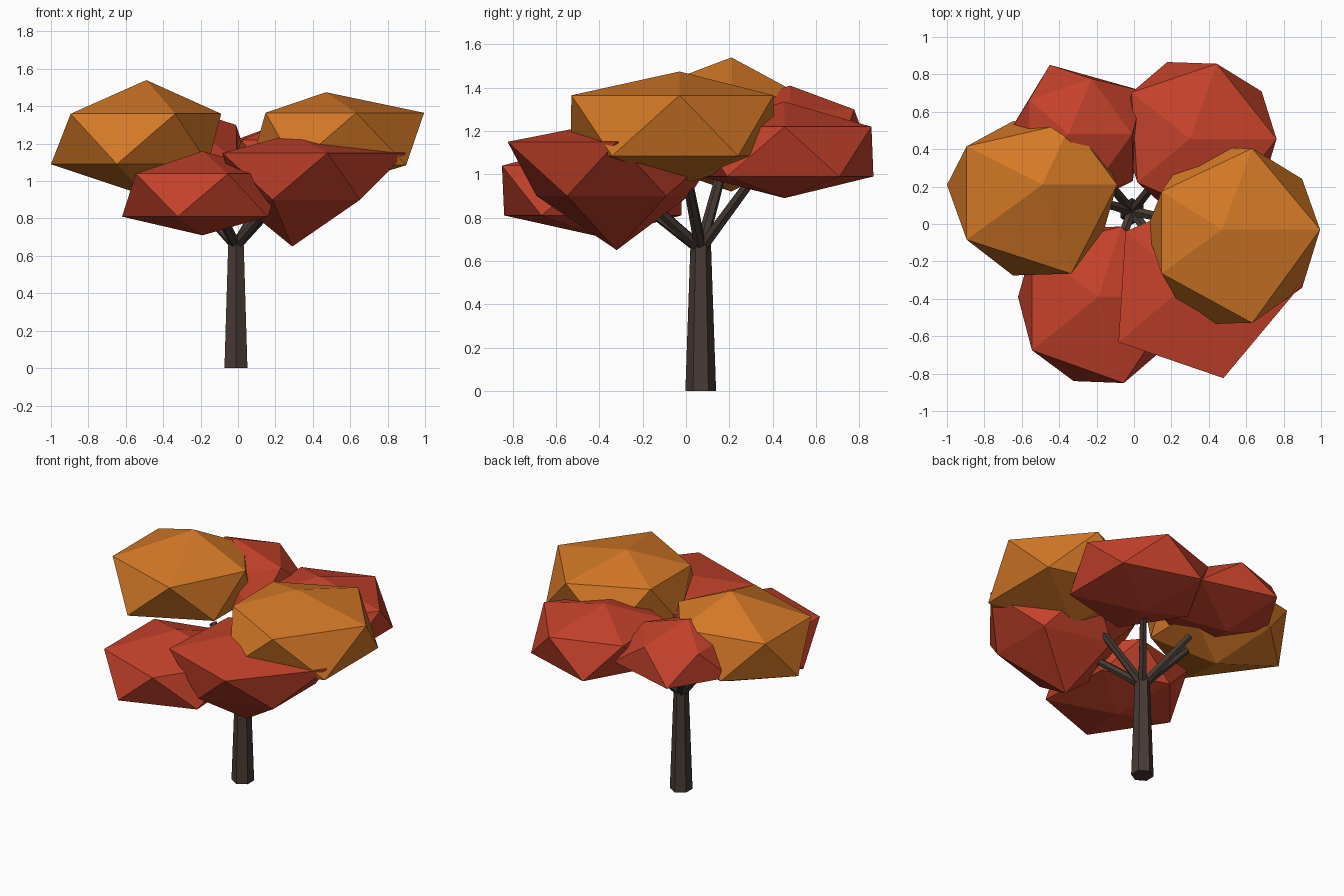
import bpy, bmesh, math
from mathutils import Vector, Matrix

cube = bpy.data.objects.get("Cube")
if cube:
    bpy.data.objects.remove(cube, do_unlink=True)


def material(name, rgb):
    m = bpy.data.materials.new(name)
    m.use_nodes = True
    m.diffuse_color = (*rgb, 1)
    m.node_tree.nodes["Principled BSDF"].inputs["Base Color"].default_value = (*rgb, 1)
    return m


orange = material("autumn_orange", (0.66, 0.19, 0.02))
red = material("autumn_red", (0.56, 0.054, 0.024))
bark = material("bark_brown", (0.063, 0.042, 0.035))


def add_object(name, bm, mat):
    mesh = bpy.data.meshes.new(name)
    bm.to_mesh(mesh)
    bm.free()
    mesh.materials.append(mat)
    ob = bpy.data.objects.new(name, mesh)
    bpy.context.collection.objects.link(ob)
    return ob


def limb(name, start, end, r1, r2):
    """Tapered six-sided limb between two points."""
    axis = end - start
    bm = bmesh.new()
    bmesh.ops.create_cone(bm, cap_ends=True, segments=6, radius1=r1, radius2=r2,
                          depth=axis.length)
    spin = axis.to_track_quat('Z', 'Y').to_matrix().to_4x4()
    bmesh.ops.transform(bm, verts=bm.verts,
                        matrix=Matrix.Translation((start + end) / 2) @ spin)
    return add_object(name, bm, bark)


def angle_gap(a, b):
    return abs((a - b + math.pi) % math.tau - math.pi)


def foliage(name, mat, centre, heights, radii, pull, stretch):
    """Flattened icosahedron: heights of top, upper ring, lower ring, bottom;
    ring radii; inward pull; stretch towards -x, +x, -y, +y."""
    top, upper, lower, bottom = heights
    inward = math.atan2(base.y - centre[1], base.x - centre[0])
    bm = bmesh.new()
    bmesh.ops.create_icosphere(bm, subdivisions=1, radius=1)
    for v in bm.verts:
        if abs(v.co.z) > 0.9:
            v.co = (*centre, top if v.co.z > 0 else bottom)
            continue
        a = math.atan2(v.co.y, v.co.x)
        high = v.co.z > 0
        r = radii[0] if high else radii[1]
        # crown opens up around the trunk
        if angle_gap(a, inward) < math.radians(55):
            r *= pull
        dx, dy = r * math.cos(a), r * math.sin(a)
        dx *= stretch[1] if dx > 0 else stretch[0]
        dy *= stretch[3] if dy > 0 else stretch[2]
        v.co = (centre[0] + dx, centre[1] + dy, upper if high else lower)
    return add_object(name, bm, mat)


# Trunk
base = Vector((-0.011, 0.068, 0))
limb("trunk", base, base + Vector((0, 0, 0.69)), 0.071, 0.047)

# Foliage clumps
clumps = [
    ("right_clump", orange, (-0.49, 0.21), (1.54, 1.36, 1.09, 0.92), (0.50, 0.51), 0.8,
     (1, 1, 1, 0.7)),
    ("left_clump", orange, (0.47, -0.03), (1.475, 1.365, 1.085, 0.95), (0.525, 0.53), 0.76,
     (1, 1, 1, 0.87)),
    ("front_right_clump", red, (-0.19, -0.39), (1.16, 1.04, 0.81, 0.71), (0.44, 0.43), 0.9,
     (1, 1, 1.1, 1)),
    ("front_left_clump", red, (0.29, -0.32), (1.25, 1.15, 0.90, 0.65), (0.53, 0.39), 0.9,
     (0.87, 1.15, 1, 1)),
    ("back_left_clump", red, (0.30, 0.455), (1.335, 1.22, 0.99, 0.89), (0.44, 0.45), 0.9,
     (0.88, 1.05, 1, 0.96)),
    ("back_right_clump", red, (-0.35, 0.48), (1.41, 1.30, 1.10, 0.98), (0.40, 0.50), 0.85,
     (0.65, 1, 1, 0.78)),
]
for name, mat, centre, *shape in clumps:
    foliage(name, mat, centre, *shape)
    # Branch reaching under its clump
    out = Vector((centre[0] - base.x, centre[1] - base.y, 0)).normalized()
    height = 0.87 if centre[1] < -0.2 else 0.97
    tip = base + out * 0.3 + Vector((0, 0, height))
    limb(name.replace("clump", "branch"), base + Vector((0, 0, 0.655)), tip, 0.029, 0.024)
